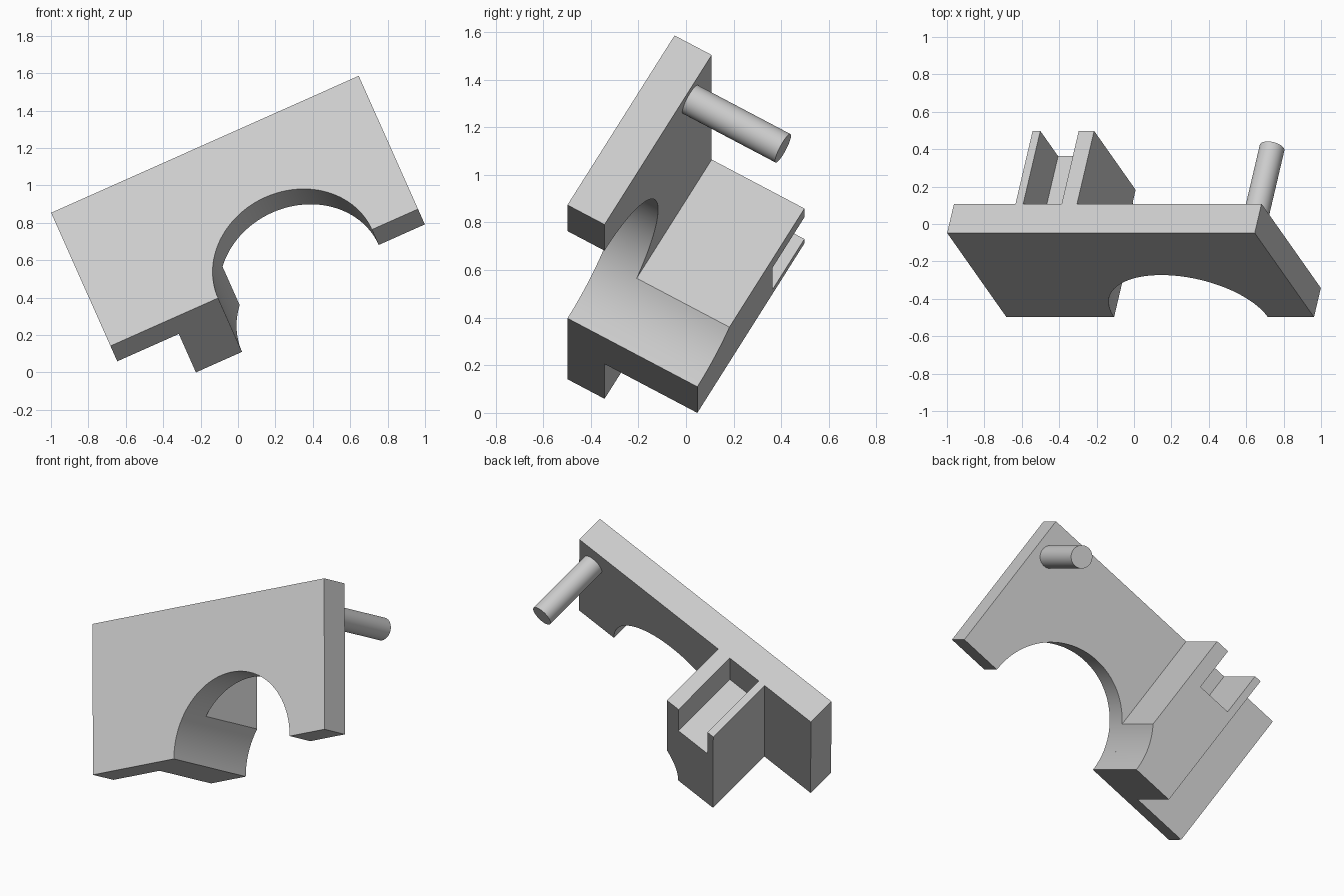
import bpy
import bmesh
import math
from mathutils import Matrix, Vector

old = bpy.data.objects.get("Cube")
if old:
    bpy.data.objects.remove(old, do_unlink=True)

# One plain grey finish
grey = bpy.data.materials.new("light_grey")
grey.use_nodes = True
colour = (0.6, 0.6, 0.6, 1)
grey.diffuse_color = colour
grey.node_tree.nodes["Principled BSDF"].inputs["Base Color"].default_value = colour

# The bracket is built square (x width, y depth, z height), then tilted as a whole
WIDTH, HEIGHT, PLATE, DEPTH = 1.8, 0.9, 0.18, 0.63
HOLE_X, HOLE_R = 1.08, 0.45
tilt = (Matrix.Translation((-0.682, -0.498, 0.1414))
        @ Matrix.Rotation(math.radians(-24), 4, "Y")
        @ Matrix.Rotation(math.radians(-30), 4, "X"))


def arc(cx, cz, radius, start, end, steps):
    """Points on a circle between two angles in radians."""
    angles = [start + (end - start) * i / steps for i in range(steps + 1)]
    return [(cx + radius * math.cos(t), cz + radius * math.sin(t)) for t in angles]


def extrude_profile(name, profile, y0, y1):
    """Solid made by sweeping an x-z outline from y0 to y1."""
    bm = bmesh.new()
    face = bm.faces.new([bm.verts.new((x, y0, z)) for x, z in profile])
    swept = bmesh.ops.extrude_face_region(bm, geom=[face])
    moved = [v for v in swept["geom"] if isinstance(v, bmesh.types.BMVert)]
    bmesh.ops.translate(bm, verts=moved, vec=Vector((0, y1 - y0, 0)))
    bmesh.ops.recalc_face_normals(bm, faces=bm.faces)
    mesh = bpy.data.meshes.new(name)
    bm.to_mesh(mesh)
    bm.free()
    mesh.materials.append(grey)
    obj = bpy.data.objects.new(name, mesh)
    bpy.context.collection.objects.link(obj)
    obj.matrix_world = tilt
    bpy.ops.object.select_all(action="DESELECT")
    obj.select_set(True)
    bpy.context.view_layer.objects.active = obj
    bpy.ops.object.shade_smooth_by_angle(angle=math.radians(30))
    return obj


# Front plate with a half-round cut in its lower edge
plate = [(0, 0), (0, HEIGHT), (WIDTH, HEIGHT), (WIDTH, 0)]
plate += arc(HOLE_X, 0, HOLE_R, 0, math.pi, 64)
extrude_profile("front_plate", plate, 0, PLATE)

# Rear block: slot in the top, the same round cut in its lower side
left, right = 0.36, 0.72
slot_left, slot_right, slot_floor = 0.405, 0.63, 0.63
meet = math.acos((right - HOLE_X) / HOLE_R)
block = [(left, 0), (left, HEIGHT), (slot_left, HEIGHT), (slot_left, slot_floor),
         (slot_right, slot_floor), (slot_right, HEIGHT), (right, HEIGHT)]
block += arc(HOLE_X, 0, HOLE_R, meet, math.pi, 16)
extrude_profile("slotted_block", block, PLATE, DEPTH)

# Round pin on the back of the plate
pin = arc(1.692, 0.72, 0.0675, 0, 2 * math.pi, 48)[:-1]
extrude_profile("pin", pin, PLATE, DEPTH)
